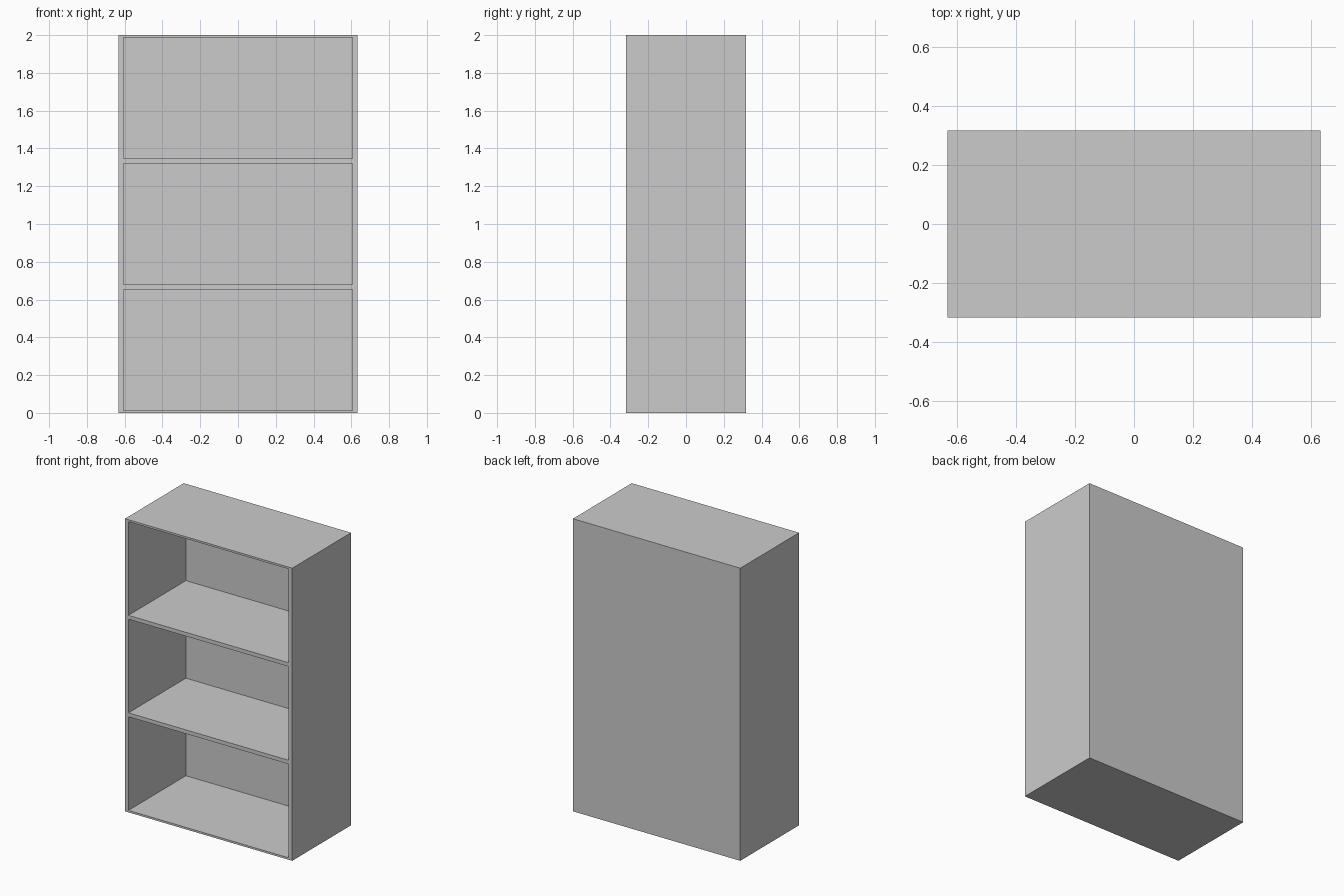
import bpy

if "Cube" in bpy.data.objects:
    bpy.data.objects.remove(bpy.data.objects["Cube"])

WIDTH, DEPTH, HEIGHT = 1.265, 0.635, 2.0
BAYS = 3
SIDE, BOARD, BACK = 0.0265, 0.0133, 0.0145


def box(name, size, centre):
    bpy.ops.mesh.primitive_cube_add(size=1, location=centre)
    ob = bpy.context.object
    ob.name = name
    ob.scale = size
    bpy.ops.object.transform_apply(location=False, rotation=False, scale=True)
    return ob


# Solid outer case
case = box("bookcase", (WIDTH, DEPTH, HEIGHT), (0, 0, HEIGHT / 2))

# Open bays cut in from the front, leaving sides, shelves and back panel
pitch = HEIGHT / BAYS
for i in range(BAYS):
    extra = 0.1
    cutter = box(f"bay_cutter_{i + 1}",
                 (WIDTH - 2 * SIDE, DEPTH - BACK + extra, pitch - 2 * BOARD),
                 (0, -(BACK + extra) / 2, pitch * (i + 0.5)))
    cutter.hide_render = True
    mod = case.modifiers.new(f"bay_{i + 1}", 'BOOLEAN')
    mod.operation = 'DIFFERENCE'
    mod.solver = 'EXACT'
    mod.object = cutter
    bpy.context.view_layer.objects.active = case
    bpy.ops.object.modifier_apply(modifier=mod.name)
    bpy.data.objects.remove(cutter, do_unlink=True)
